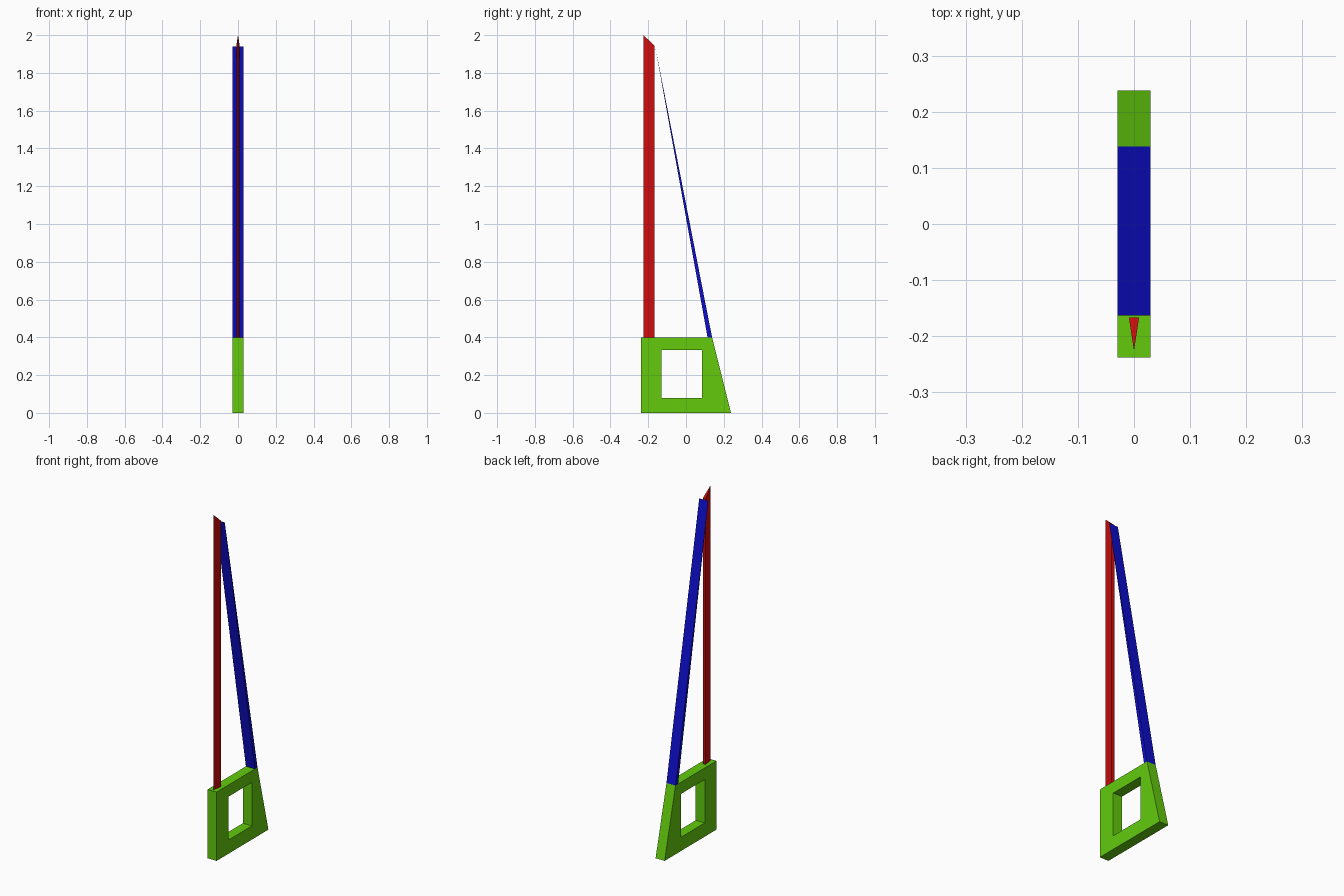
import bpy
import bmesh
from mathutils import Vector

cube = bpy.data.objects.get("Cube")
if cube:
    bpy.data.objects.remove(cube, do_unlink=True)


def material(name, rgb):
    mat = bpy.data.materials.new(name)
    mat.use_nodes = True
    mat.diffuse_color = (*rgb, 1)
    mat.node_tree.nodes["Principled BSDF"].inputs["Base Color"].default_value = (*rgb, 1)
    return mat


def make_object(name, bm, mat):
    bmesh.ops.recalc_face_normals(bm, faces=bm.faces)
    mesh = bpy.data.meshes.new(name)
    bm.to_mesh(mesh)
    bm.free()
    mesh.materials.append(mat)
    obj = bpy.data.objects.new(name, mesh)
    bpy.context.collection.objects.link(obj)
    return obj


def side_prism(name, profile, half_width, mat):
    """Extrude a (y, z) side profile across x."""
    bm = bmesh.new()
    face = bm.faces.new([bm.verts.new((-half_width, y, z)) for y, z in profile])
    extruded = bmesh.ops.extrude_face_region(bm, geom=[face])["geom"]
    moved = [v for v in extruded if isinstance(v, bmesh.types.BMVert)]
    bmesh.ops.translate(bm, verts=moved, vec=Vector((2 * half_width, 0, 0)))
    return make_object(name, bm, mat)


green = material("green", (0.125, 0.6, 0.004))
red = material("red", (0.6, 0.004, 0.004))
blue = material("blue", (0.004, 0.004, 0.6))

HALF = 0.029
GRIP_TOP = 0.4

# Handle: sloped-back block with a rectangular grip opening
outer = [(-0.238, 0), (0.238, 0), (0.138, GRIP_TOP), (-0.238, GRIP_TOP)]
inner = [(-0.131, 0.08), (0.086, 0.08), (0.086, 0.332), (-0.131, 0.332)]
bm = bmesh.new()
rings = [[bm.verts.new((x, y, z)) for y, z in loop]
         for loop in (outer, inner) for x in (-HALF, HALF)]
outer_r, outer_l, inner_r, inner_l = rings
for a, b in ((outer_r, outer_l), (inner_r, inner_l), (outer_r, inner_r), (outer_l, inner_l)):
    for i in range(4):
        j = (i + 1) % 4
        bm.faces.new((a[i], a[j], b[j], b[i]))
make_object("handle", bm, green)

# Back brace: slanted strip tapering to an edge at the top
side_prism("back_brace", [(0.114, GRIP_TOP), (0.138, GRIP_TOP), (-0.163, 1.94)], HALF, blue)

# Blade: wedge section, sharp at the front, with a slanted tip
bm = bmesh.new()
section = [(0, -0.226, 2.0), (0.009, -0.167, 1.945), (-0.009, -0.167, 1.945)]
bottom = [bm.verts.new((x, y, GRIP_TOP)) for x, y, z in section]
top = [bm.verts.new(p) for p in section]
bm.faces.new(bottom)
bm.faces.new(top)
for i in range(3):
    j = (i + 1) % 3
    bm.faces.new((bottom[i], bottom[j], top[j], top[i]))
make_object("blade", bm, red)
